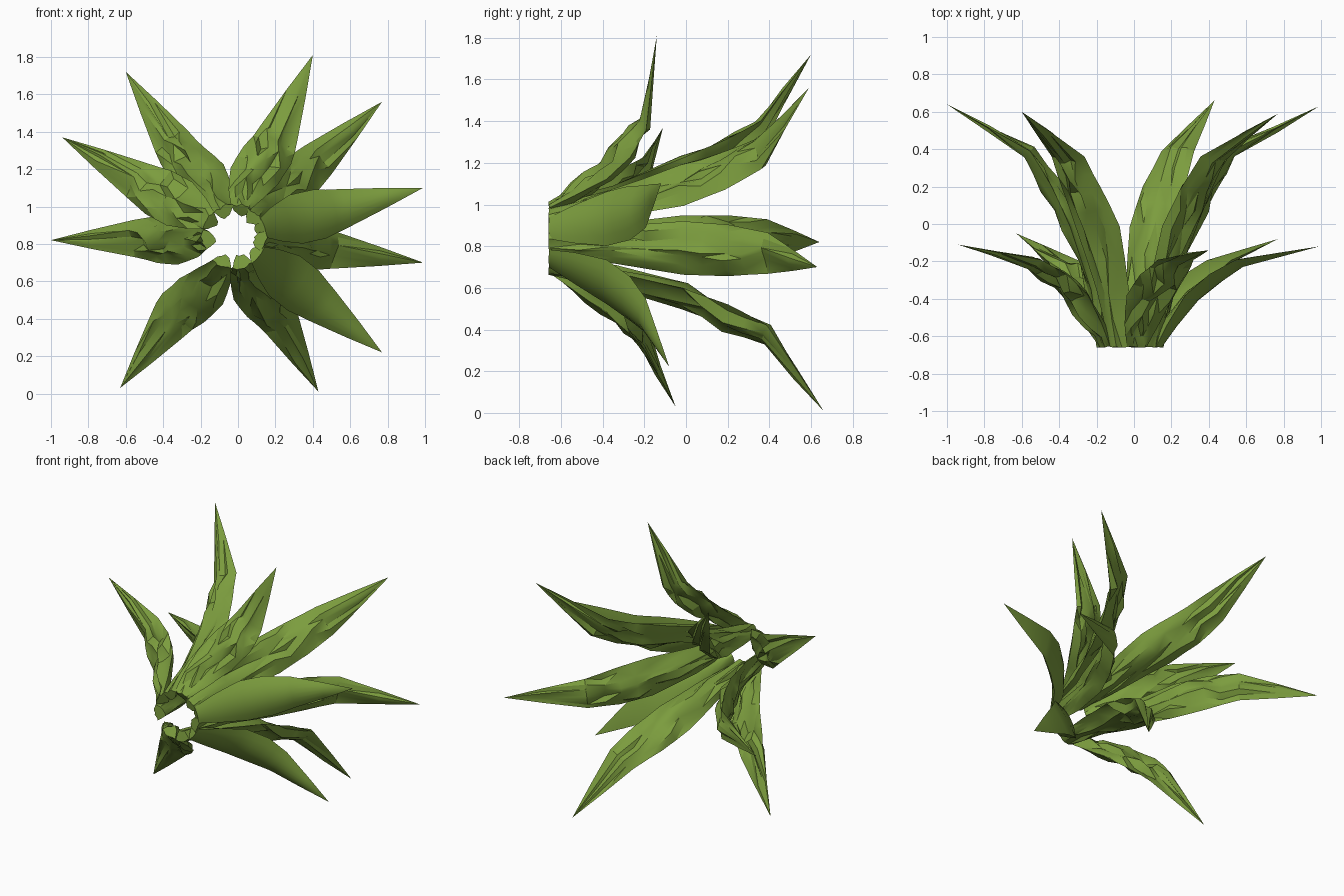
import bpy, bmesh, math, random
from mathutils import Vector

if "Cube" in bpy.data.objects:
    bpy.data.objects.remove(bpy.data.objects["Cube"])

random.seed(4)
CENTRE = Vector((-0.02, 0, 0.84))

green = bpy.data.materials.new("leaf_green")
green.use_nodes = True
colour = (0.2, 0.335, 0.048, 1)
green.diffuse_color = colour
green.node_tree.nodes["Principled BSDF"].inputs["Base Color"].default_value = colour

# Stations along a leaf: radius from the axis, y, half width, thickness, cup depth
OUTER = [(.17, -.66, .055, .07, .01), (.25, -.55, .095, .07, .02),
         (.37, -.41, .135, .07, .04), (.50, -.31, .135, .06, .05),
         (.62, -.23, .105, .045, .04)]
INNER = [(.17, -.66, .055, .07, .01), (.23, -.36, .09, .08, .03),
         (.35, -.03, .13, .09, .04), (.46, .18, .125, .08, .05),
         (.56, .36, .1, .06, .04)]
# Upper long leaves bend further from the axis
HIGH = [(.17, -.66, .055, .07, .01), (.26, -.36, .095, .08, .03),
        (.40, -.03, .135, .09, .04), (.52, .16, .125, .08, .05),
        (.63, .33, .105, .06, .04)]


def refine(keys):
    """Insert a halfway station between each pair."""
    out = []
    for a, b in zip(keys, keys[1:]):
        out += [a, tuple((p + q) / 2 for p, q in zip(a, b))]
    return out + [keys[-1]]


def leaf(name, tip, base_angle, keys, rough):
    tip = Vector(tip)
    rel = tip - CENTRE
    tip_angle = math.atan2(rel.z, rel.x)
    base = math.radians(base_angle)
    turn = (tip_angle - base + math.pi) % (2 * math.pi) - math.pi
    tip_radius = math.hypot(rel.x, rel.z)
    last = keys[-1]
    # the blade narrows in a straight line from the bend to the tip
    half = ((last[0] + tip_radius) / 2, (last[1] + tip.y) / 2,
            last[2] * .52, last[3] * .5, last[4] * .5)
    stations = refine(keys) + [half]
    ends = stations + [(tip_radius, tip.y)]
    across = 6
    bm = bmesh.new()
    rings = []
    for i, (r, y, w, th, cup) in enumerate(stations):
        a = base + turn * min(1, (r - .14) / .4)
        radial = Vector((math.cos(a), 0, math.sin(a)))
        side = Vector((-math.sin(a), 0, math.cos(a)))
        before, after = ends[max(i - 1, 0)], ends[i + 1]
        dr, dy = after[0] - before[0], after[1] - before[1]
        normal = (Vector((0, 1, 0)) * dr - radial * dy).normalized()
        mid = CENTRE + radial * r + Vector((0, y, 0))
        us = [-1 + 2 * k / across for k in range(across + 1)]
        section = [(u, cup * u * u) for u in us]
        section += [(u, cup * u * u + th * (1 - u * u)) for u in us[-2:0:-1]]
        ring = []
        for u, n in section:
            if abs(u) < .99:
                n += random.uniform(-1, 1) * rough * w
                u += random.uniform(-1, 1) * rough * .6
            p = mid + side * (u * w) + normal * n
            p.y = max(p.y, -.66)
            ring.append(bm.verts.new(p))
        rings.append(ring)
    count = len(rings[0])
    for lower, upper in zip(rings, rings[1:]):
        for k in range(count):
            m = (k + 1) % count
            bm.faces.new((lower[k], lower[m], upper[m], upper[k]))
    point = bm.verts.new(tip)
    for k in range(count):
        bm.faces.new((rings[-1][k], rings[-1][(k + 1) % count], point))
    bm.faces.new(rings[0])
    bmesh.ops.recalc_face_normals(bm, faces=bm.faces[:])
    if rough:
        bmesh.ops.triangulate(bm, faces=bm.faces[:])
    mesh = bpy.data.meshes.new(name)
    bm.to_mesh(mesh)
    bm.free()
    mesh.materials.append(green)
    obj = bpy.data.objects.new(name, mesh)
    bpy.context.collection.objects.link(obj)
    bpy.ops.object.select_all(action="DESELECT")
    obj.select_set(True)
    bpy.context.view_layer.objects.active = obj
    bpy.ops.object.shade_smooth_by_angle(angle=math.radians(30))


# Low spreading leaves: tip, base angle, stations, crumple
leaf("outer_leaf_top", (.40, -.14, 1.81), 78, OUTER, .2)
leaf("outer_leaf_left", (.99, -.12, 1.10), 17, OUTER, 0)
leaf("outer_leaf_lower_left", (.77, -.08, .22), -38, OUTER, 0)
leaf("outer_leaf_lower_right", (-.63, -.05, .03), -113, OUTER, .2)
leaf("outer_leaf_right", (-.94, -.11, 1.37), 148, OUTER, .2)

# Long reaching leaves
leaf("inner_leaf_upper_left", (.77, .59, 1.56), 46, HIGH, .2)
leaf("inner_leaf_left", (.99, .63, .70), -10, INNER, .2)
leaf("inner_leaf_bottom", (.43, .66, .01), -75, INNER, .2)
leaf("inner_leaf_right", (-1.0, .64, .82), 187, INNER, .2)
leaf("inner_leaf_upper_right", (-.60, .60, 1.72), 110, HIGH, .2)
